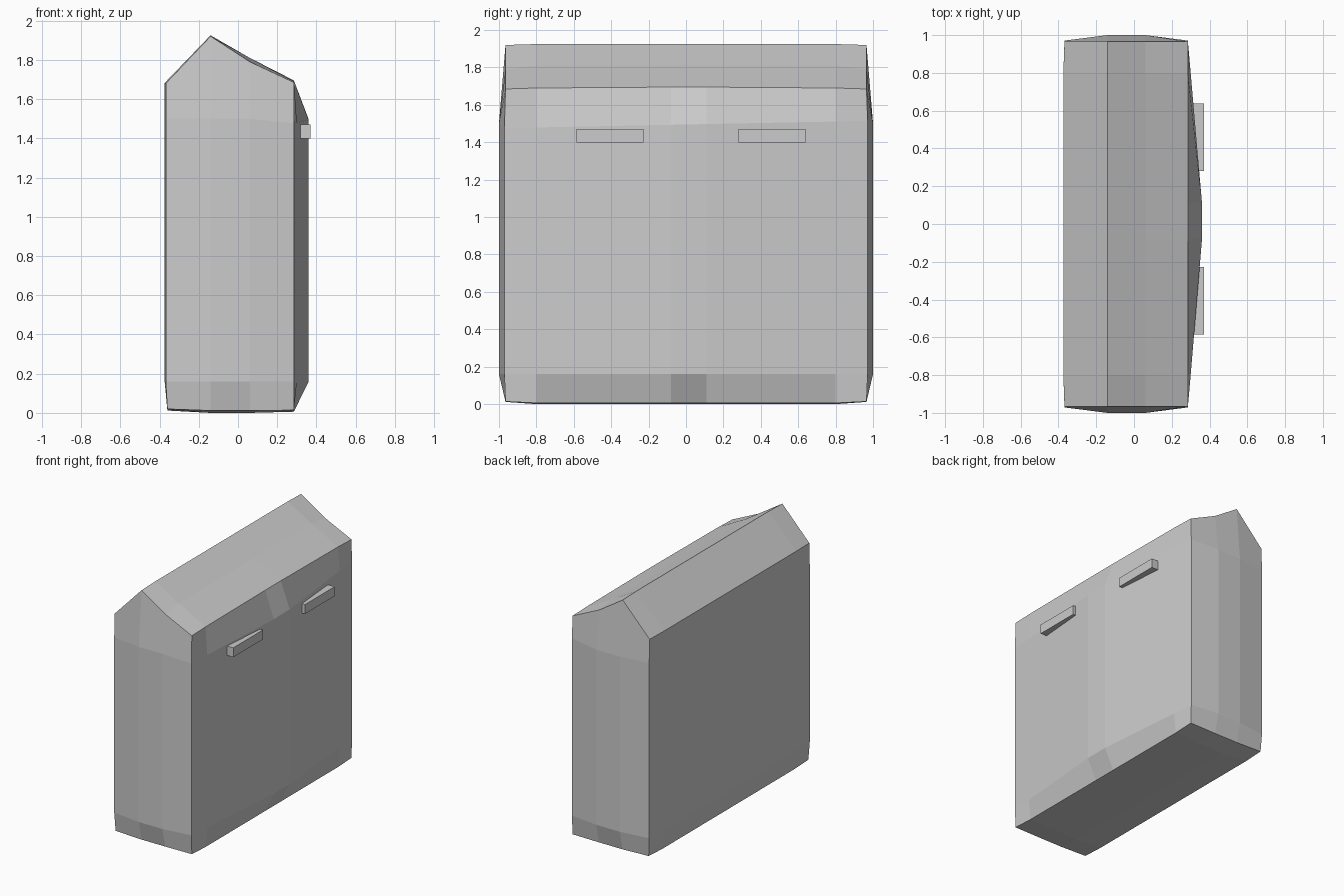
import bpy, bmesh
from itertools import product

cube = bpy.data.objects.get("Cube")
if cube:
    bpy.data.objects.remove(cube, do_unlink=True)

grey = bpy.data.materials.new("light grey")
grey.use_nodes = True
colour = (0.6, 0.6, 0.6, 1)
grey.diffuse_color = colour
grey.node_tree.nodes["Principled BSDF"].inputs["Base Color"].default_value = colour


def add_object(name, bm):
    bmesh.ops.recalc_face_normals(bm, faces=bm.faces[:])
    mesh = bpy.data.meshes.new(name)
    bm.to_mesh(mesh)
    bm.free()
    mesh.materials.append(grey)
    obj = bpy.data.objects.new(name, mesh)
    bpy.context.scene.collection.objects.link(obj)
    return obj


# Lattice stations of the padded body
XS = [-0.36, -0.14, 0.06, 0.285]
YS = [-0.965, -0.8, -0.08, 0.11, 0.8, 0.965]
ZS = [0.02, 0.16, 1.5, 1.69]
ROOF = [1.68, 1.92, 1.79, 1.685]
SWELL = [0, 0.2, 1, 1, 0.2, 0]
SIZE = (len(XS), len(YS), len(ZS))


def body_point(i, j, k):
    x, y, z = XS[i], YS[j], ZS[k]
    mid_x, mid_y, mid_z = (0 < n < s - 1 for n, s in zip((i, j, k), SIZE))
    # side walls swell outward
    if i == 3 and mid_z:
        x += 0.075 * SWELL[j]
    if i == 0 and k > 0:
        x -= 0.014 if mid_y else 0.008
    # end walls swell outward
    if not mid_y and mid_z:
        y += (0.035 if mid_x else 0.006) * (1 if y > 0 else -1)
    # bottom, shoulder and ridged roof
    if k == 0:
        z -= 0.008 * mid_x + 0.008 * mid_y + 0.004 * (mid_x and mid_y)
        z -= 0.006 * (i == 3)
    elif k == 2 and i == 3:
        z += 0.02 * y - 0.005
    elif k == 3:
        z = ROOF[i]
        if mid_y:
            z += (0.002, 0.005, 0.02, 0.004 + 0.006 * SWELL[j])[i]
    return x, y, z


# Body: the outer skin of the lattice
bm = bmesh.new()
verts = {}


def vert(key):
    if key not in verts:
        verts[key] = bm.verts.new(body_point(*key))
    return verts[key]


for axis in range(3):
    a, b = (n for n in range(3) if n != axis)
    for end in (0, SIZE[axis] - 1):
        for u, v in product(range(SIZE[a] - 1), range(SIZE[b] - 1)):
            corners = []
            for du, dv in ((0, 0), (1, 0), (1, 1), (0, 1)):
                key = [0, 0, 0]
                key[axis], key[a], key[b] = end, u + du, v + dv
                corners.append(vert(tuple(key)))
            bm.faces.new(corners)
add_object("body", bm)

# Two bar handles high on the swollen side
for name, y in (("front_handle", -0.407), ("back_handle", 0.46)):
    bm = bmesh.new()
    bmesh.ops.create_cube(bm, size=1)
    bmesh.ops.scale(bm, vec=(0.055, 0.358, 0.072), verts=bm.verts)
    bmesh.ops.translate(bm, vec=(0.343, y, 1.435), verts=bm.verts)
    add_object(name, bm)
